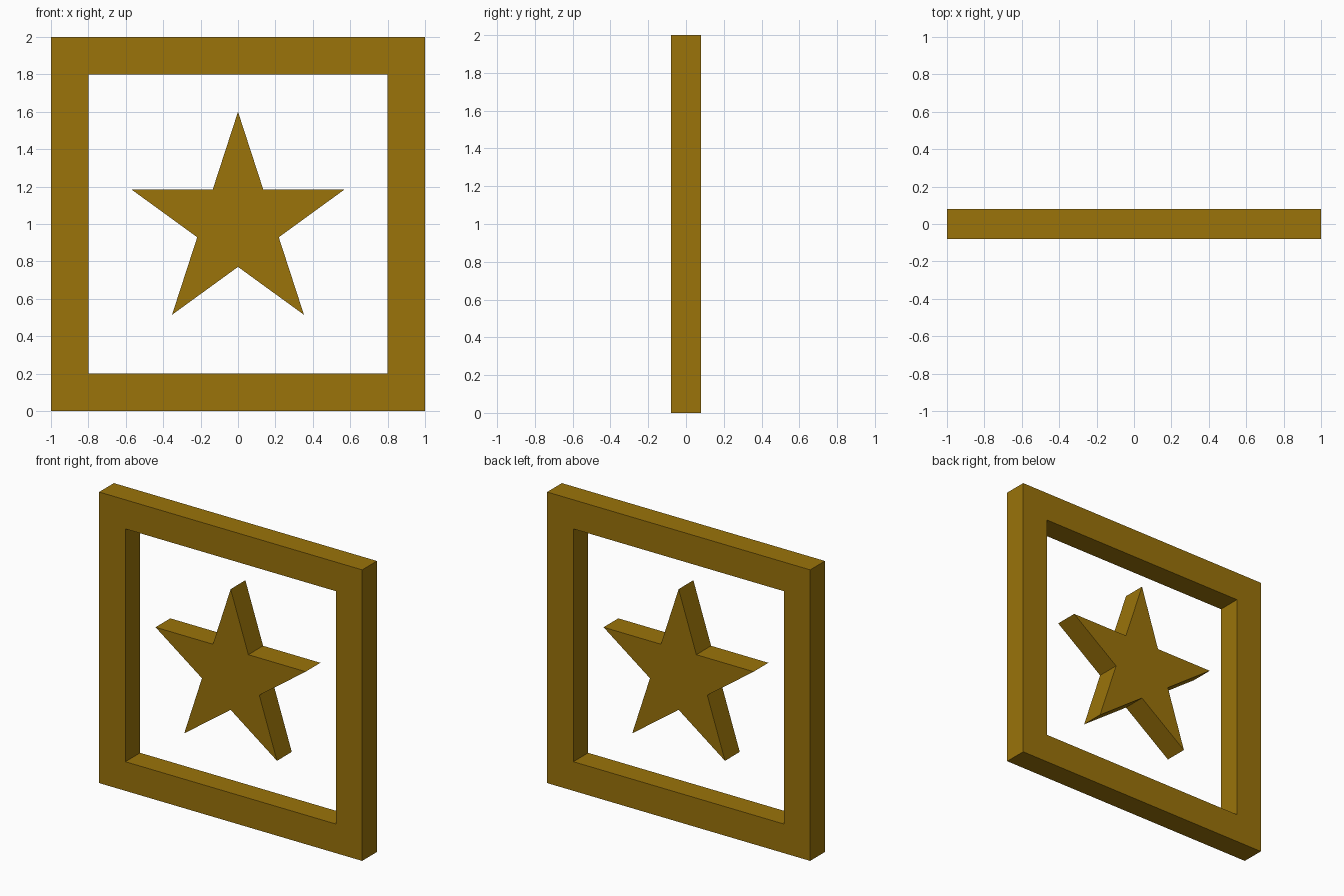
import bpy, bmesh
from math import sin, cos, pi

if "Cube" in bpy.data.objects:
    bpy.data.objects.remove(bpy.data.objects["Cube"])

HALF_DEPTH = 0.08

gold = bpy.data.materials.new("dark_gold")
gold.diffuse_color = (0.325, 0.172, 0.003, 1)
gold.use_nodes = True
gold.node_tree.nodes["Principled BSDF"].inputs["Base Color"].default_value = gold.diffuse_color


def plate(name, points, faces):
    """Extrude flat faces, drawn in x-z, through the full depth."""
    bm = bmesh.new()
    verts = [bm.verts.new((x, -HALF_DEPTH, z)) for x, z in points]
    front = [bm.faces.new([verts[i] for i in f]) for f in faces]
    back = bmesh.ops.extrude_face_region(bm, geom=front, use_keep_orig=True)["geom"]
    moved = [g for g in back if isinstance(g, bmesh.types.BMVert)]
    bmesh.ops.translate(bm, verts=moved, vec=(0, 2 * HALF_DEPTH, 0))
    bmesh.ops.recalc_face_normals(bm, faces=bm.faces)
    mesh = bpy.data.meshes.new(name)
    bm.to_mesh(mesh)
    bm.free()
    mesh.materials.append(gold)
    obj = bpy.data.objects.new(name, mesh)
    bpy.context.collection.objects.link(obj)
    return obj


# Square frame: four mitred bars between outer and inner corners
corners = [(-1, -1), (1, -1), (1, 1), (-1, 1)]
ring = [(h * x, 1 + h * z) for h in (1.0, 0.8) for x, z in corners]
bars = [(i, (i + 1) % 4, (i + 1) % 4 + 4, i + 4) for i in range(4)]
plate("frame", ring, bars)

# Five-pointed star floating in the middle
star = []
for i in range(10):
    r = 0.6 if i % 2 == 0 else 0.2292
    a = pi / 2 + i * pi / 5
    star.append((r * cos(a), 1 + r * sin(a)))
plate("star", star, [range(10)])
